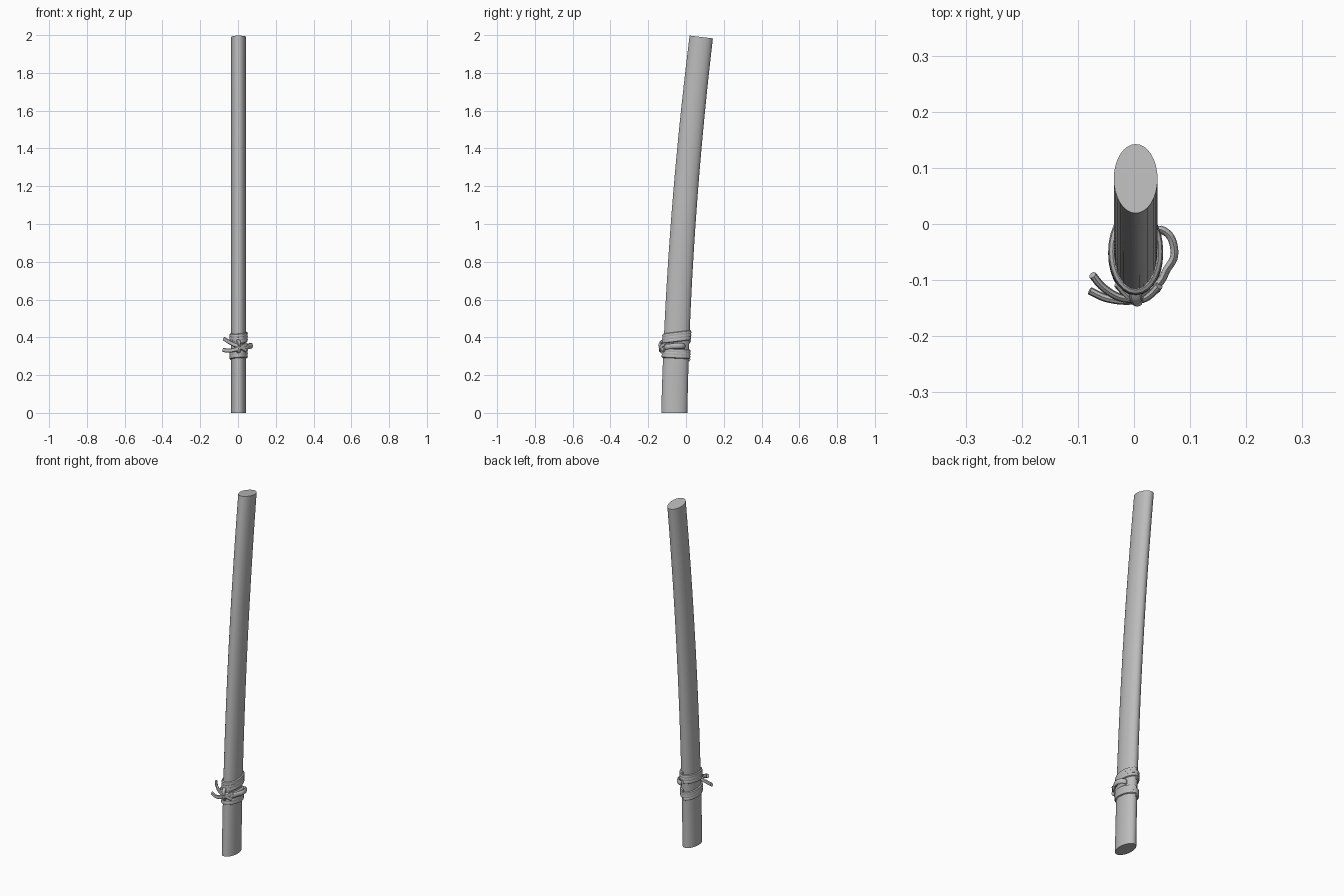
import bpy, bmesh
from math import sin, cos, pi, tau, radians
from mathutils import Vector

old = bpy.data.objects.get("Cube")
if old:
    bpy.data.objects.remove(old, do_unlink=True)

grey = bpy.data.materials.new("plain grey")
grey.use_nodes = True
grey.diffuse_color = (0.5, 0.5, 0.5, 1)
grey.node_tree.nodes["Principled BSDF"].inputs["Base Color"].default_value = (0.5, 0.5, 0.5, 1)

CX = 0.003


def centre_y(z):
    return -0.062 + 0.022 * z + 0.025 * z * z


def half_depth(z):
    return 0.069 - 0.0035 * z


def sweep(name, path, radii, ref, sides, flat_start=False):
    """Loft an elliptical section along a path; radii(i) gives its two half sizes."""
    path = [Vector(p) for p in path]
    bm = bmesh.new()
    rings = []
    for i, p in enumerate(path):
        t = (path[min(i + 1, len(path) - 1)] - path[max(i - 1, 0)]).normalized()
        if flat_start and i == 0:
            t = Vector((0, 0, 1))
        a = (ref - t * ref.dot(t)).normalized()
        b = t.cross(a)
        ra, rb = radii(i)
        rings.append([bm.verts.new(p + a * ra * cos(tau * k / sides) + b * rb * sin(tau * k / sides))
                      for k in range(sides)])
    for lo, hi in zip(rings, rings[1:]):
        for k in range(sides):
            n = (k + 1) % sides
            bm.faces.new((lo[k], lo[n], hi[n], hi[k]))
    bm.faces.new(rings[0][::-1])
    bm.faces.new(rings[-1])
    bmesh.ops.recalc_face_normals(bm, faces=bm.faces)
    mesh = bpy.data.meshes.new(name)
    bm.to_mesh(mesh)
    bm.free()
    mesh.materials.append(grey)
    obj = bpy.data.objects.new(name, mesh)
    bpy.context.collection.objects.link(obj)
    bpy.ops.object.select_all(action="DESELECT")
    obj.select_set(True)
    bpy.context.view_layer.objects.active = obj
    bpy.ops.object.shade_smooth_by_angle(angle=radians(40))
    return obj


def smooth_path(pts, steps=6):
    """Catmull-Rom curve through a few points."""
    p = [Vector(q) for q in pts]
    p = [2 * p[0] - p[1]] + p + [2 * p[-1] - p[-2]]
    out = []
    for a, b, c, d in zip(p, p[1:], p[2:], p[3:]):
        for s in range(steps):
            u = s / steps
            out.append(b + (c - a) * u / 2 + (2 * a - 5 * b + 4 * c - d) * u * u / 2
                       + (3 * b - a - 3 * c + d) * u ** 3 / 2)
    return out + [p[-2]]


UP = Vector((0, 0, 1))

# Curved oval sheath
heights = [1.99 * i / 24 for i in range(25)]
sweep("sheath", [(CX, centre_y(z), z) for z in heights],
      lambda i: (0.039, half_depth(heights[i])), Vector((1, 0, 0)), 32, flat_start=True)


# Cord wound around the sheath
def winding(name, z0, z1, turns, tilt):
    path = []
    n = turns * 28
    for i in range(n + 1):
        a = pi / 2 + tau * turns * i / n
        z = z0 + (z1 - z0) * i / n + tilt * sin(a)
        path.append((CX + 0.041 * cos(a), centre_y(z) + 0.069 * sin(a), z))
    sweep(name, path, lambda i: (0.011, 0.008), UP, 8)


winding("lower_winding", 0.289, 0.332, 3, -0.006)
winding("upper_winding", 0.375, 0.422, 3, 0.006)


# Knot, loop and loose cord ends
def cord(name, pts, tall=0.011, thick=0.007):
    sweep(name, smooth_path(pts), lambda i: (tall, thick), UP, 8)


cord("bow_loop", [(0.01, -0.128, 0.35), (0.045, -0.105, 0.35), (0.058, -0.082, 0.352),
                  (0.071, -0.06, 0.355), (0.07, -0.035, 0.356), (0.06, -0.017, 0.355),
                  (0.043, -0.012, 0.352), (0.042, -0.05, 0.35), (0.035, -0.1, 0.348)], 0.014)
cord("upper_cord_end", [(0.04, -0.112, 0.34), (0.01, -0.132, 0.35), (-0.025, -0.131, 0.364),
                        (-0.055, -0.113, 0.38), (-0.074, -0.091, 0.392)])
cord("lower_cord_end", [(0.045, -0.11, 0.365), (0.02, -0.132, 0.35), (-0.015, -0.137, 0.335),
                        (-0.05, -0.132, 0.33), (-0.079, -0.119, 0.333)])
cord("knot_band", [(-0.03, -0.107, 0.37), (-0.005, -0.132, 0.36), (0.02, -0.13, 0.345),
                   (0.042, -0.115, 0.33)])
cord("knot_wrap", [(0.001, -0.118, 0.385), (0.004, -0.134, 0.372), (0.006, -0.136, 0.35),
                   (0.004, -0.132, 0.33), (0.002, -0.118, 0.318)], 0.007, 0.011)
